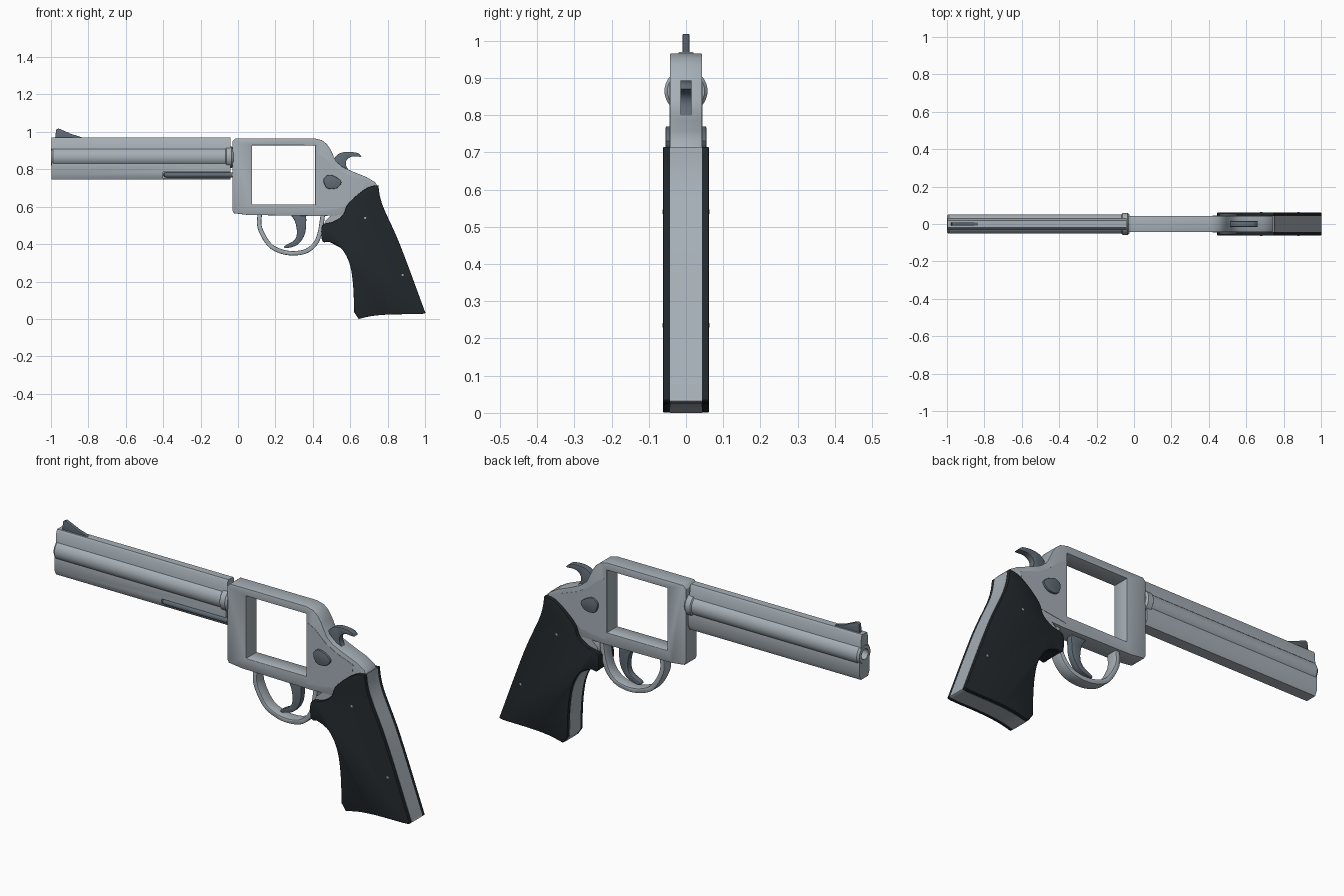
import bpy, bmesh, math
from mathutils import Vector

if "Cube" in bpy.data.objects:
    bpy.data.objects.remove(bpy.data.objects["Cube"])


def mat(name, c):
    m = bpy.data.materials.new(name)
    m.diffuse_color = (*c, 1)
    m.use_nodes = True
    m.node_tree.nodes["Principled BSDF"].inputs["Base Color"].default_value = m.diffuse_color
    return m


BLACK = mat("black_grip", (0.015, 0.02, 0.024))
DARK = mat("dark_steel", (0.12, 0.15, 0.18))
STEEL = mat("steel", (0.38, 0.43, 0.47))


def spline(pts, n=5, closed=True):
    """Smooth curve through points; a repeated point makes a sharp corner."""
    p = [Vector(q) for q in pts]
    k, out = len(p), []
    get = (lambda i: p[i % k]) if closed else (lambda i: p[max(0, min(k - 1, i))])
    for i in range(k if closed else k - 1):
        a, b, c, d = (get(i + j) for j in (-1, 0, 1, 2))
        if (b - c).length < 1e-6:
            continue
        for s in range(n):
            t = s / n
            out.append(0.5 * (2 * b + (c - a) * t + (2 * a - 5 * b + 4 * c - d) * t * t
                              + (3 * b - a - 3 * c + d) * t ** 3))
    if not closed:
        out.append(p[-1])
    return out


def finish(name, bm, m, bevel=0, cutters=()):
    bmesh.ops.recalc_face_normals(bm, faces=bm.faces)
    me = bpy.data.meshes.new(name)
    bm.to_mesh(me)
    bm.free()
    ob = bpy.data.objects.new(name, me)
    bpy.context.collection.objects.link(ob)
    if m:
        me.materials.append(m)
    bpy.ops.object.select_all(action='DESELECT')
    ob.select_set(True)
    bpy.context.view_layer.objects.active = ob
    for c in cutters:
        mod = ob.modifiers.new("cut", 'BOOLEAN')
        mod.operation, mod.solver, mod.object = 'DIFFERENCE', 'EXACT', c
        bpy.ops.object.modifier_apply(modifier=mod.name)
    if bevel:
        mod = ob.modifiers.new("bevel", 'BEVEL')
        mod.width, mod.segments = bevel, 2
        mod.limit_method, mod.angle_limit = 'ANGLE', math.radians(40)
        bpy.ops.object.modifier_apply(modifier=mod.name)
    for c in cutters:
        bpy.data.objects.remove(c)
    ob.select_set(True)
    bpy.context.view_layer.objects.active = ob
    bpy.ops.object.shade_smooth_by_angle(angle=math.radians(32))
    return ob


def prism(name, pts, y0, y1, m=None, bevel=0, cutters=()):
    """Side profile (x, z) extruded from y0 to y1."""
    bm = bmesh.new()
    f = bm.faces.new([bm.verts.new((p[0], y0, p[1])) for p in pts])
    r = bmesh.ops.extrude_face_region(bm, geom=[f])
    bmesh.ops.translate(bm, vec=(0, y1 - y0, 0),
                        verts=[v for v in r["geom"] if isinstance(v, bmesh.types.BMVert)])
    return finish(name, bm, m, bevel, cutters)


def lathe(name, prof, centre, axis='X', m=None, n=32, cutters=()):
    """Revolve (distance along axis, radius) pairs."""
    bm = bmesh.new()
    rings = []
    for d, r in prof:
        ring = []
        for i in range(n):
            a = 2 * math.pi * i / n
            u, v = r * math.cos(a), r * math.sin(a)
            off = (d, u, v) if axis == 'X' else (u, d, v)
            ring.append(bm.verts.new(Vector(centre) + Vector(off)))
        rings.append(ring)
    for a, b in zip(rings, rings[1:]):
        for i in range(n):
            bm.faces.new((a[i], a[(i + 1) % n], b[(i + 1) % n], b[i]))
    bm.faces.new(rings[0])
    bm.faces.new(rings[-1])
    return finish(name, bm, m, 0, cutters)


def box(x0, x1, y0, y1, z0, z1):
    return prism("cutter", [(x0, z0), (x1, z0), (x1, z1), (x0, z1)], y0, y1)


# Barrel shroud: rib above and lug below, with hollow muzzle and a side slot
half = [(0.018, 0.97), (0.025, 0.96), (0.03, 0.90), (0.04, 0.83), (0.04, 0.77), (0.028, 0.745)]
section = half + [(-y, z) for y, z in reversed(half)]
bm = bmesh.new()
f = bm.faces.new([bm.verts.new((-0.998, y, z)) for y, z in section])
r = bmesh.ops.extrude_face_region(bm, geom=[f])
bmesh.ops.translate(bm, vec=(0.958, 0, 0),
                    verts=[v for v in r["geom"] if isinstance(v, bmesh.types.BMVert)])
bore = lathe("cutter", [(-0.1, 0.026), (0.25, 0.026)], (-1, 0, 0.865))
finish("barrel_shroud", bm, STEEL, 0,
       [bore, box(-0.4, -0.02, -0.06, -0.022, 0.754, 0.786)])

# Round barrel and collar
bore = lathe("cutter", [(-0.1, 0.026), (0.25, 0.026)], (-1, 0, 0.865))
lathe("barrel", [(-1, 0.044), (-0.99, 0.052), (-0.03, 0.052)], (0, 0, 0.865), m=STEEL, cutters=[bore])
lathe("barrel_collar", [(-0.068, 0.05), (-0.062, 0.058), (-0.034, 0.058), (-0.025, 0.05)],
      (0, 0, 0.865), m=STEEL)
# Rod lying in the slot
lathe("ejector_rod", [(-0.398, 0.006), (-0.392, 0.012), (-0.38, 0.014), (-0.03, 0.014)],
      (0, -0.03, 0.77), m=DARK, n=16)
# Front sight
prism("front_sight", [(-0.978, 0.965), (-0.972, 1.012), (-0.96, 1.018), (-0.94, 1.01), (-0.89, 0.988),
                      (-0.85, 0.976), (-0.82, 0.965)], -0.009, 0.009, DARK, 0.002)

# Frame with open window
frame = [(-0.03, 0.58), (-0.022, 0.565), (0.05, 0.556), (0.44, 0.55), (0.56, 0.555), (0.70, 0.60),
         (0.75, 0.70), (0.735, 0.73), (0.69, 0.757), (0.62, 0.785), (0.56, 0.812), (0.525, 0.842),
         (0.495, 0.905), (0.475, 0.935), (0.45, 0.955), (0.41, 0.965), (-0.015, 0.965), (-0.03, 0.95)]
prism("frame", frame, -0.043, 0.043, STEEL, 0.007, [box(0.075, 0.412, -0.1, 0.1, 0.612, 0.928)])

# Grip core showing as front and back straps
back = [(0.75, 0.715), (0.75, 0.715), (0.772, 0.61), (0.865, 0.40), (0.999, 0.04), (0.999, 0.04),
        (0.985, 0.027), (0.82, 0.024), (0.72, 0.016), (0.645, 0.0), (0.645, 0.0), (0.621, 0.035),
        (0.621, 0.035), (0.615, 0.185), (0.595, 0.30), (0.55, 0.38)]
prism("grip_core", spline(back + [(0.48, 0.43), (0.46, 0.50), (0.50, 0.555), (0.68, 0.68)]),
      -0.0425, 0.0425, STEEL)
# Black grip panels, bump filler and pins
panel = spline(back + [(0.49, 0.412), (0.46, 0.41), (0.447, 0.43), (0.447, 0.49), (0.465, 0.51),
                       (0.51, 0.52), (0.56, 0.555), (0.585, 0.61), (0.64, 0.665), (0.70, 0.705)])
bump = [(0.447, 0.43), (0.46, 0.41), (0.49, 0.411), (0.55, 0.379), (0.56, 0.53), (0.51, 0.518),
        (0.465, 0.508), (0.447, 0.49)]
prism("grip_bump", bump, -0.05, 0.05, BLACK)
plate = [(0.42, 0.575), (0.56, 0.595), (0.67, 0.69), (0.675, 0.74), (0.58, 0.775), (0.52, 0.81),
         (0.46, 0.865), (0.42, 0.885)]
thumb = spline([(0.457, 0.745), (0.485, 0.77), (0.525, 0.758), (0.553, 0.73), (0.525, 0.698),
                (0.475, 0.70)], 4)
for s, side in ((-1, "front"), (1, "back")):
    prism("grip_panel_" + side, panel, s * 0.042, s * 0.062, BLACK, 0.01)
    prism("side_plate_" + side, plate, s * 0.04, s * 0.0445, STEEL)
    prism("thumb_latch_" + side, thumb, s * 0.04, s * 0.055, DARK, 0.004)
    for x, z in ((0.68, 0.54), (0.88, 0.235)):
        lathe("grip_pin_" + side, [(s * 0.055, 0.006), (s * 0.0632, 0.006)], (x, 0, z), 'Y', STEEL, 12)

# Trigger guard loop
path = spline([(0.118, 0.57), (0.116, 0.49), (0.165, 0.40), (0.225, 0.363), (0.295, 0.351),
               (0.365, 0.363), (0.415, 0.405), (0.44, 0.47), (0.455, 0.57)], 5, False)
outer, inner = [], []
for i, p in enumerate(path):
    t = (path[min(i + 1, len(path) - 1)] - path[max(i - 1, 0)]).normalized()
    nrm = Vector((t.y, -t.x)) * 0.012
    outer.append(p + nrm)
    inner.append(p - nrm)
prism("trigger_guard", outer + inner[::-1], -0.03, 0.03, STEEL, 0.005)
# Trigger
prism("trigger", spline([(0.28, 0.57), (0.305, 0.52), (0.315, 0.46), (0.30, 0.42), (0.25, 0.39),
                         (0.258, 0.378), (0.315, 0.395), (0.352, 0.44), (0.364, 0.50), (0.355, 0.57)]),
      -0.016, 0.016, DARK, 0.003)
# Hammer
prism("hammer", spline([(0.50, 0.80), (0.505, 0.84), (0.535, 0.88), (0.58, 0.893), (0.635, 0.888),
                        (0.657, 0.873), (0.655, 0.867), (0.61, 0.868), (0.582, 0.85), (0.578, 0.82),
                        (0.60, 0.77)]), -0.015, 0.015, DARK, 0.003)
